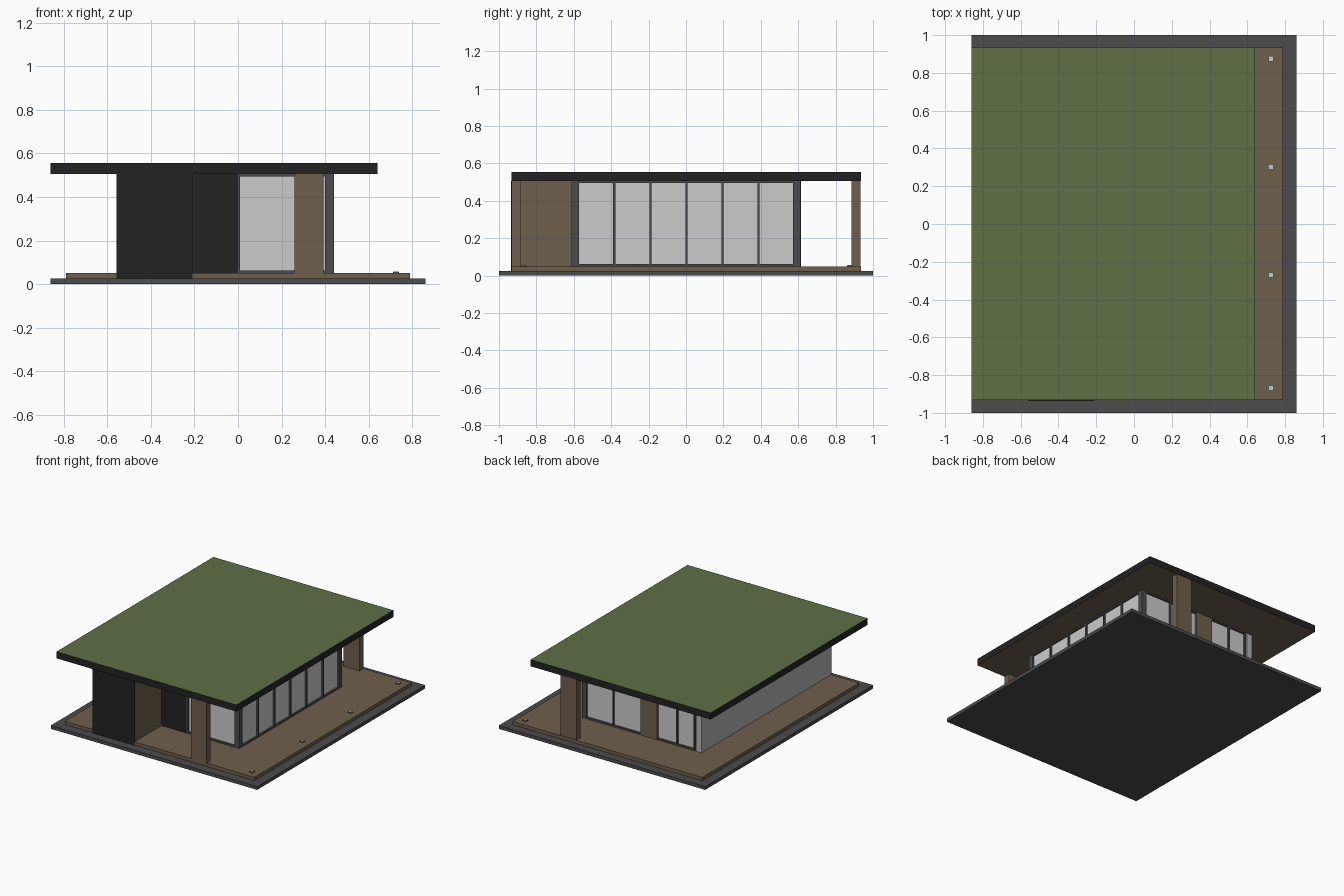
import bpy, bmesh

if "Cube" in bpy.data.objects:
    bpy.data.objects.remove(bpy.data.objects["Cube"])

def material(name, rgb):
    m = bpy.data.materials.new(name)
    m.diffuse_color = (*rgb, 1)
    m.use_nodes = True
    m.node_tree.nodes["Principled BSDF"].inputs["Base Color"].default_value = m.diffuse_color
    return m

GREY = material("dark grey", (0.072, 0.072, 0.075))
WOOD = material("brown wood", (0.155, 0.114, 0.073))
BLACK = material("black", (0.016, 0.016, 0.016))
GREEN = material("grass green", (0.112, 0.162, 0.062))
GLASS = material("pale glass", (0.60, 0.60, 0.60))
PLASTER = material("light grey plaster", (0.46, 0.46, 0.46))

def box(name, x, y, z, *mats, rule=None):
    """Box from (min, max) ranges; rule(normal) picks the material index."""
    bm = bmesh.new()
    bmesh.ops.create_cube(bm, size=1)
    for v in bm.verts:
        v.co = [r[0] if c < 0 else r[1] for c, r in zip(v.co, (x, y, z))]
    bm.normal_update()
    if rule:
        for f in bm.faces:
            f.material_index = rule(f.normal)
    me = bpy.data.meshes.new(name)
    bm.to_mesh(me)
    bm.free()
    for m in mats:
        me.materials.append(m)
    ob = bpy.data.objects.new(name, me)
    bpy.context.collection.objects.link(ob)
    return ob

FLOOR, CEIL = 0.05, 0.505
H = (FLOOR, CEIL)

def glazing(name, axis, start, end, face, out, dividers):
    """Glass wall along an axis: pane, rails and dividers. out = outward sign."""
    def part(label, along, inset, depth, z, mat):
        a, b = face - out * inset, face - out * (inset + depth)
        across = (min(a, b), max(a, b))
        x, y = (along, across) if axis == 'x' else (across, along)
        box(f"{name}_{label}", x, y, z, mat)
    part("glass", (start, end), 0.012, 0.008, H, GLASS)
    part("sill", (start, end), 0, 0.03, (FLOOR, FLOOR + 0.012), GREY)
    part("head", (start, end), 0, 0.03, (CEIL - 0.010, CEIL), GREY)
    for i, d in enumerate(dividers):
        part(f"divider_{i + 1}", (d - 0.006, d + 0.006), 0, 0.03, H, GREY)

# Ground slab and deck
box("base_slab", (-0.86, 0.86), (-1, 1), (0, 0.025), GREY)
box("deck", (-0.79, 0.79), (-0.932, 0.935), (0.025, FLOOR), WOOD)

# Roof: grass on top, black fascia, timber soffit
box("roof", (-0.86, 0.64), (-0.932, 0.935), (CEIL, 0.555), BLACK, GREEN, WOOD,
    rule=lambda n: 1 if n.z > 0.5 else 2 if n.z < -0.5 else 0)

# Front store room: black front, timber side, plaster on the left
box("store_room", (-0.55, -0.21), (-0.93, -0.61), H, WOOD)
box("store_front", (-0.558, -0.208), (-0.936, -0.928), (0.025, CEIL), BLACK)
box("left_wall", (-0.558, -0.51), (-0.928, 0.612), H, PLASTER)
box("entry_wall", (-0.21, 0.0), (-0.612, -0.58), H, BLACK)

# Glass walls on the right, front and back
glazing("right_window", 'y', -0.575, 0.575, 0.44, 1,
        [-0.383, -0.19, 0.002, 0.195, 0.387])
glazing("front_window", 'x', 0.0, 0.40, -0.612, -1, [0.004])
glazing("back_window_wide", 'x', -0.05, 0.40, 0.612, 1, [0.18])
glazing("back_window_narrow", 'x', -0.50, -0.19, 0.612, 1, [-0.495, -0.35])
box("back_panel", (-0.19, -0.05), (0.58, 0.615), H, WOOD)

# Corner columns and porch posts, mirrored front to back
for side, s in (("front", -1), ("back", 1)):
    span = lambda a, b: tuple(sorted((s * a, s * b)))
    box(f"{side}_corner_column", (0.40, 0.44), span(0.572, 0.612), H, GREY)
    box(f"{side}_post", (0.26, 0.392), span(0.885, 0.932), H, WOOD)

# Deck lights
for i, y in enumerate((-0.868, -0.27, 0.302, 0.875)):
    for label, r, top, mat in (("rim", 0.014, 0.055, GREY), ("lamp", 0.011, 0.058, GLASS)):
        box(f"deck_light_{label}_{i + 1}", (0.725 - r, 0.725 + r), (y - r, y + r),
            (FLOOR, top), mat)
